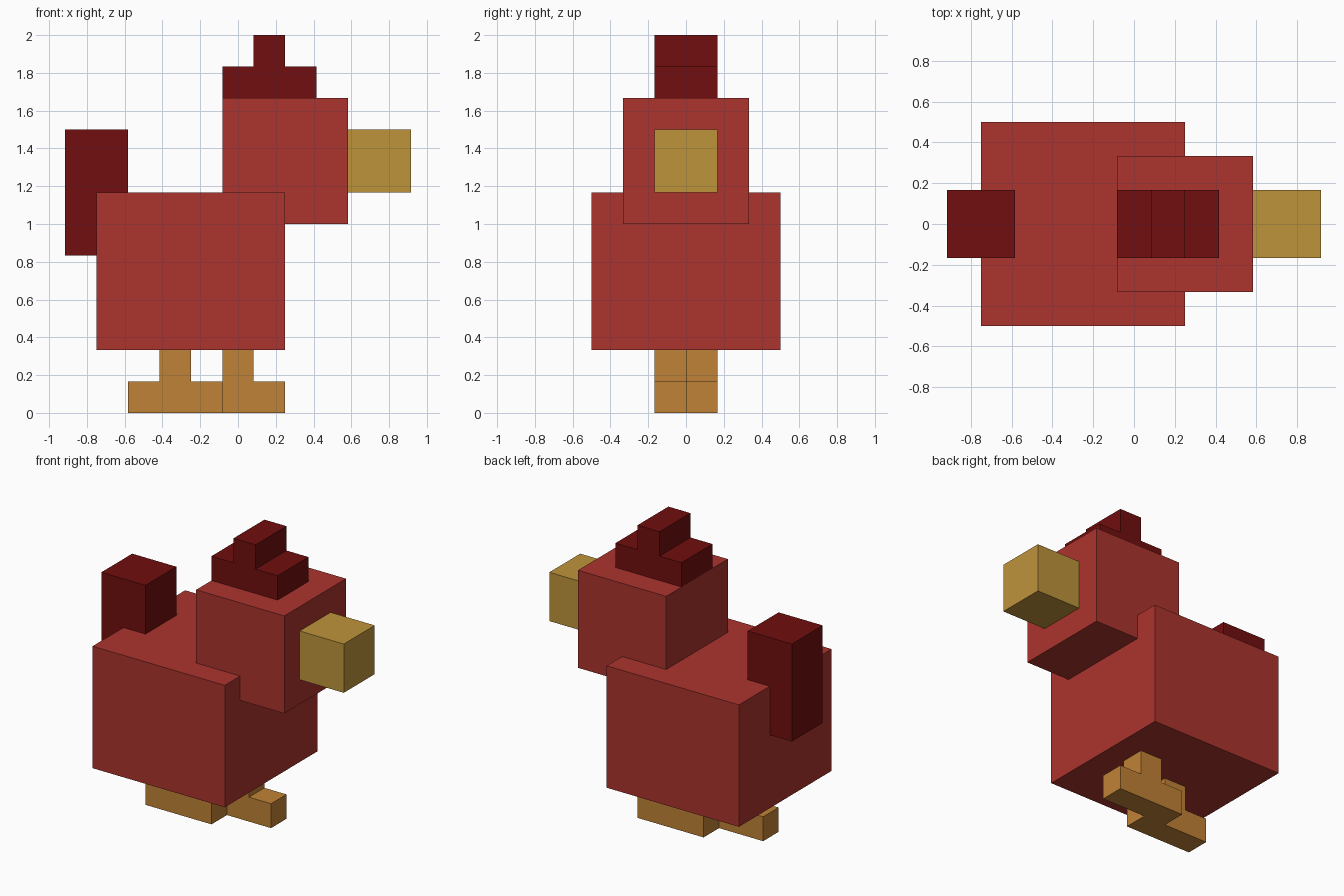
import bpy
import bmesh
from mathutils import Matrix, Vector

cube = bpy.data.objects.get("Cube")
if cube:
    bpy.data.objects.remove(cube, do_unlink=True)

U = 1 / 6            # block size: the whole bird sits on this grid
X_SHIFT = -5.5 * U   # centres the bird in x


def material(name, srgb):
    """Flat material from 0-255 sRGB values."""
    lin = [((c / 255 + 0.055) / 1.055) ** 2.4 for c in srgb]
    m = bpy.data.materials.new(name)
    m.use_nodes = True
    m.diffuse_color = (*lin, 1)
    bsdf = m.node_tree.nodes["Principled BSDF"]
    bsdf.inputs["Base Color"].default_value = (*lin, 1)
    bsdf.inputs["Roughness"].default_value = 0.9
    return m


red = material("feather red", (172, 52, 46))
dark_red = material("dark red", (113, 14, 14))
yellow = material("beak yellow", (190, 148, 59))
orange = material("leg orange", (192, 130, 54))


def part(name, mat, *boxes):
    """One object from boxes given as (x0, x1, y0, y1, z0, z1) in blocks."""
    bm = bmesh.new()
    for x0, x1, y0, y1, z0, z1 in boxes:
        centre = Vector((x0 + x1, y0 + y1, z0 + z1)) * U / 2
        centre.x += X_SHIFT
        size = Vector((x1 - x0, y1 - y0, z1 - z0)) * U
        bmesh.ops.create_cube(
            bm, size=1, matrix=Matrix.Translation(centre) @ Matrix.Diagonal((*size, 1)))
    mesh = bpy.data.meshes.new(name)
    bm.to_mesh(mesh)
    bm.free()
    mesh.materials.append(mat)
    obj = bpy.data.objects.new(name, mesh)
    bpy.context.collection.objects.link(obj)
    return obj


# Body, head and beak
part("body", red, (1, 7, -3, 3, 2, 7))
part("head", red, (5, 9, -2, 2, 6, 10))
part("beak", yellow, (9, 11, -1, 1, 7, 9))

# Tail and stepped comb
part("tail", dark_red, (0, 2, -1, 1, 5, 9))
part("comb_base", dark_red, (5, 8, -1, 1, 10, 11))
part("comb_top", dark_red, (6, 7, -1, 1, 11, 12))

# Legs in mid-stride, each a shin over a long foot
for side, x, y in (("near", 2, -1), ("far", 4, 0)):
    part(side + "_foot", orange, (x, x + 3, y, y + 1, 0, 1))
    part(side + "_shin", orange, (x + 1, x + 2, y, y + 1, 1, 2))
